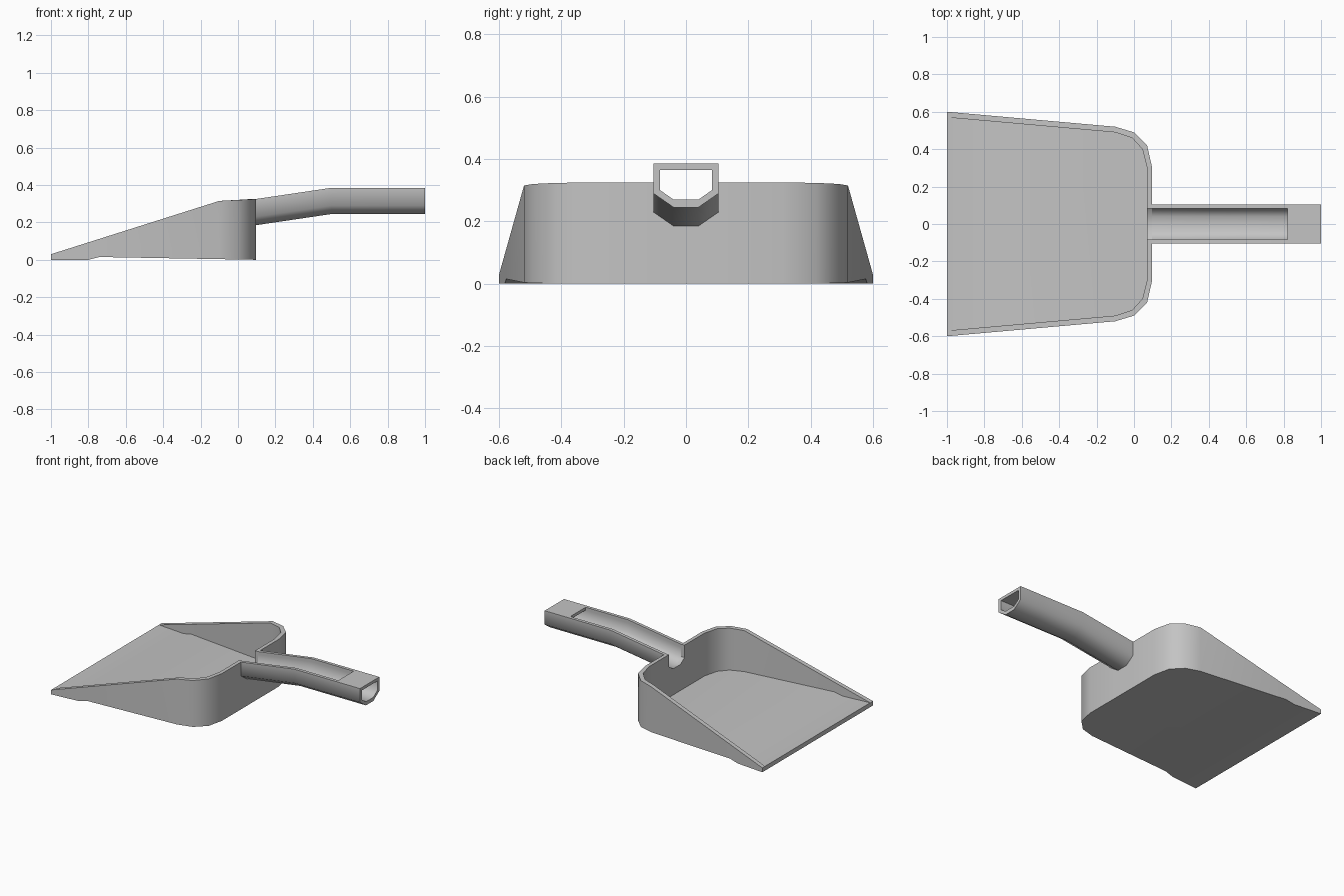
import bpy, bmesh
from math import radians

cube = bpy.data.objects.get("Cube")
if cube:
    bpy.data.objects.remove(cube, do_unlink=True)

grey = bpy.data.materials.new("grey plastic")
grey.use_nodes = True
colour = (0.55, 0.55, 0.55, 1)
grey.diffuse_color = colour
grey.node_tree.nodes["Principled BSDF"].inputs["Base Color"].default_value = colour


def interp(x, pts):
    """Piecewise linear height at x."""
    for (x0, z0), (x1, z1) in zip(pts, pts[1:]):
        if x <= x1:
            return z0 + (z1 - z0) * (x - x0) / (x1 - x0)
    return pts[-1][1]


def finish(name, bm, angle):
    bmesh.ops.remove_doubles(bm, verts=bm.verts, dist=0.0001)
    bmesh.ops.recalc_face_normals(bm, faces=bm.faces)
    mesh = bpy.data.meshes.new(name)
    bm.to_mesh(mesh)
    bm.free()
    obj = bpy.data.objects.new(name, mesh)
    bpy.context.collection.objects.link(obj)
    mesh.materials.append(grey)
    bpy.ops.object.select_all(action='DESELECT')
    obj.select_set(True)
    bpy.context.view_layer.objects.active = obj
    bpy.ops.object.shade_smooth_by_angle(angle=radians(angle))
    return obj


# Pan: a walled tray whose back wall dips where the handle channel enters
UNDERSIDE = [(-1, 0), (-0.8, 0), (-0.74, 0.015), (0.1, 0)]
RIM = [(-1, 0.03), (-0.1, 0.315), (0.1, 0.325)]
FLOOR = 0.03
BACK, BACK_IN = 0.095, 0.07

# outer x, outer y, inner x, inner y, top height (None follows the rim)
half = []
for x in (-1, -0.8, -0.74, -0.1):
    y = 0.6 - 0.08 * (x + 1) / 0.9
    half.append((x, y, x, y - 0.03, None))
half += [(0, 0.49, -0.01, 0.46, None), (0.07, 0.42, 0.045, 0.4, None),
         (BACK, 0.31, BACK_IN, 0.3, None)]
for y, top in ((0.0835, None), (0.083, 0.24), (0.04, 0.21)):
    half.append((BACK, y, BACK_IN, y, top))
outline = half + [(a, -b, c, -d, t) for a, b, c, d, t in reversed(half)]

bm = bmesh.new()
columns = []
for ox, oy, ix, iy, top in outline:
    top = interp(ox, RIM) if top is None else top
    columns.append([bm.verts.new(p) for p in (
        (ox, oy, interp(ox, UNDERSIDE)), (ox, oy, top),
        (ix, iy, top), (ix, iy, interp(ix, UNDERSIDE) + FLOOR))])
for a, b in zip(columns, columns[1:]):
    for k in range(3):
        bm.faces.new((a[k], b[k], b[k + 1], a[k + 1]))
# underside and floor: two lip strips, then one large panel
for k in (0, 3):
    for i in (0, 1):
        bm.faces.new((columns[i][k], columns[i + 1][k],
                      columns[-2 - i][k], columns[-1 - i][k]))
    bm.faces.new([c[k] for c in columns[2:-2]])
# front lip
first, last = columns[0], columns[-1]
bm.faces.new((first[0], first[1], first[3], last[3], last[1], last[0]))
finish("pan", bm, 40)

# Handle: hollow bent tube with a long slot in its top
outer = [(-0.105, 0.385), (-0.105, 0.29), (-0.04, 0.245)]
inner = [(-0.083, 0.385), (-0.083, 0.365), (-0.083, 0.3), (-0.04, 0.27)]


def mirrored(section):
    return section + [(-y, z) for y, z in reversed(section)]


bm = bmesh.new()
stations = []
for x, drop in ((BACK, 0.06), (0.5, 0), (0.82, 0), (1, 0)):
    stations.append([[bm.verts.new((x, y, z - drop)) for y, z in mirrored(s)]
                     for s in (outer, inner)])
for n, ((o0, i0), (o1, i1)) in enumerate(zip(stations, stations[1:])):
    closed = n == 2
    for k in range(5):
        bm.faces.new((o0[k], o0[k + 1], o1[k + 1], o1[k]))
    for k in range(1 if closed else 0, 6 if closed else 7):
        bm.faces.new((i0[k], i0[k + 1], i1[k + 1], i1[k]))
    for k in (0, -1):
        bm.faces.new((o0[k], i0[k], i1[k], o1[k]))
    if closed:
        # roof, its inner side, and the slot's end wall
        bm.faces.new((i0[0], i0[-1], i1[-1], i1[0]))
        bm.faces.new((i0[1], i0[-2], i1[-2], i1[1]))
        bm.faces.new((i0[0], i0[1], i0[-2], i0[-1]))

# end rims around the hollow
for s, (o, i) in enumerate(stations):
    if s in (0, 3):
        for k in range(5):
            if k == 0:
                bm.faces.new((o[0], o[1], i[2], i[1], i[0]))
            elif k == 4:
                bm.faces.new((o[4], o[5], i[7], i[6], i[5]))
            else:
                bm.faces.new((o[k], o[k + 1], i[k + 2], i[k + 1]))
        if s == 3:
            bm.faces.new((i[0], i[1], i[6], i[7]))
finish("handle", bm, 60)
